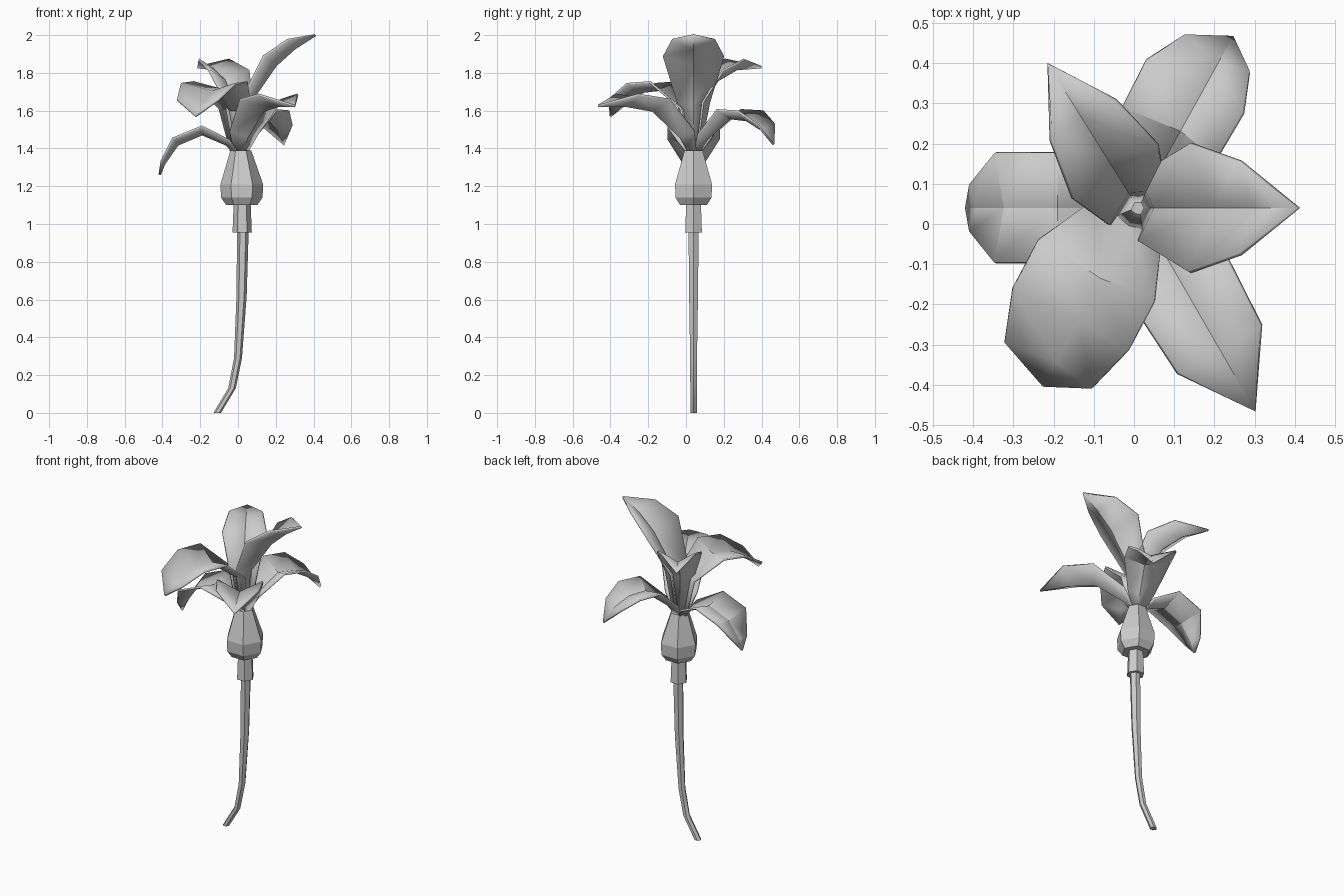
import bpy
from math import cos, sin, radians, hypot

if "Cube" in bpy.data.objects:
    bpy.data.objects.remove(bpy.data.objects["Cube"])

CX, CY = 0.01, 0.04


def make(name, verts, faces):
    mesh = bpy.data.meshes.new(name)
    mesh.from_pydata(verts, [], faces)
    mesh.update()
    ob = bpy.data.objects.new(name, mesh)
    bpy.context.collection.objects.link(ob)
    return ob


def smooth(ob, angle):
    bpy.ops.object.select_all(action='DESELECT')
    ob.select_set(True)
    bpy.context.view_layer.objects.active = ob
    bpy.ops.object.shade_smooth_by_angle(angle=radians(angle))


def hex_tube(name, rings):
    """Six-sided capped tube through rings of (x centre, z, radius)."""
    verts = [(x + r * cos(radians(60 * k)), CY + r * sin(radians(60 * k)), z)
             for x, z, r in rings for k in range(6)]
    faces = [(i * 6 + k, i * 6 + (k + 1) % 6, i * 6 + 6 + (k + 1) % 6, i * 6 + 6 + k)
             for i in range(len(rings) - 1) for k in range(6)]
    n = len(verts)
    faces += [tuple(range(5, -1, -1)), tuple(range(n - 6, n))]
    return make(name, verts, faces)


def petal(name, angle, fold, rows, right=1.0):
    """V-folded petal; rows are (distance out, height, half width), last is the tip.
    right scales the width of the clockwise half."""
    c, s = cos(radians(angle)), sin(radians(angle))

    def place(r, w, z):
        return (CX + r * c - w * s, CY + r * s + w * c, z)

    verts = []
    for i, (r, z, w) in enumerate(rows[:-1]):
        a, b = rows[max(i - 1, 0)], rows[i + 1]
        dr, dz = b[0] - a[0], b[1] - a[1]
        k = fold * w / hypot(dr, dz)
        er, ez = r - dz * k, z + dr * k
        verts += [place(er, -w * right, ez), place(r, 0, z), place(er, w, ez)]
    n = len(verts)
    verts.append(place(rows[-1][0], 0, rows[-1][1]))
    faces = [(i + j, i + j + 3, i + j + 4, i + j + 1)
             for i in range(0, n - 3, 3) for j in (0, 1)]
    faces += [(n - 3, n, n - 2), (n - 2, n, n - 1)]
    ob = make(name, verts, faces)
    mod = ob.modifiers.new("thickness", 'SOLIDIFY')
    mod.thickness = 0.012
    mod.offset = 0
    smooth(ob, 30)


# Stem, collar and bulb
smooth(hex_tube("stem", [(-0.11, 0, 0.02), (-0.032, 0.13, 0.02), (0.0, 0.29, 0.021),
                         (0.019, 0.62, 0.027), (0.026, 0.98, 0.031)]), 30)
hex_tube("collar", [(0.022, 0.955, 0.051), (0.022, 1.11, 0.045)])
hex_tube("bulb", [(0.02, 1.10, 0.082), (0.02, 1.14, 0.11),
                  (0.02, 1.21, 0.113), (0.015, 1.39, 0.055)])

# Inner petals
petal("inner_petal_right", 0, 0.5,
      [(0.02, 1.38, 0.035), (0.045, 1.63, 0.085), (0.19, 1.84, 0.16),
       (0.29, 1.93, 0.115), (0.40, 2.0, 0)])
petal("inner_petal_back", 122, 0.55,
      [(0.02, 1.38, 0.04), (0.05, 1.63, 0.085), (0.15, 1.76, 0.125),
       (0.27, 1.82, 0.095), (0.425, 1.83, 0)])
petal("inner_petal_front", 242, 0.3,
      [(0.02, 1.38, 0.04), (0.055, 1.60, 0.085), (0.20, 1.71, 0.145),
       (0.31, 1.70, 0.145), (0.43, 1.63, 0.11), (0.50, 1.57, 0)], 1.25)

# Outer petals
petal("outer_petal_left", 180, 0.3,
      [(0.03, 1.38, 0.045), (0.07, 1.42, 0.085), (0.20, 1.475, 0.137),
       (0.33, 1.42, 0.137), (0.40, 1.32, 0.06), (0.425, 1.26, 0)])
petal("outer_petal_back", 61, 0.3,
      [(0.03, 1.38, 0.045), (0.08, 1.45, 0.09), (0.22, 1.56, 0.155),
       (0.32, 1.55, 0.16), (0.41, 1.50, 0.11), (0.485, 1.42, 0)], 0.72)
petal("outer_petal_front", -60, 0.5,
      [(0.03, 1.38, 0.045), (0.08, 1.46, 0.09), (0.25, 1.60, 0.13),
       (0.41, 1.625, 0.12), (0.585, 1.625, 0)])
